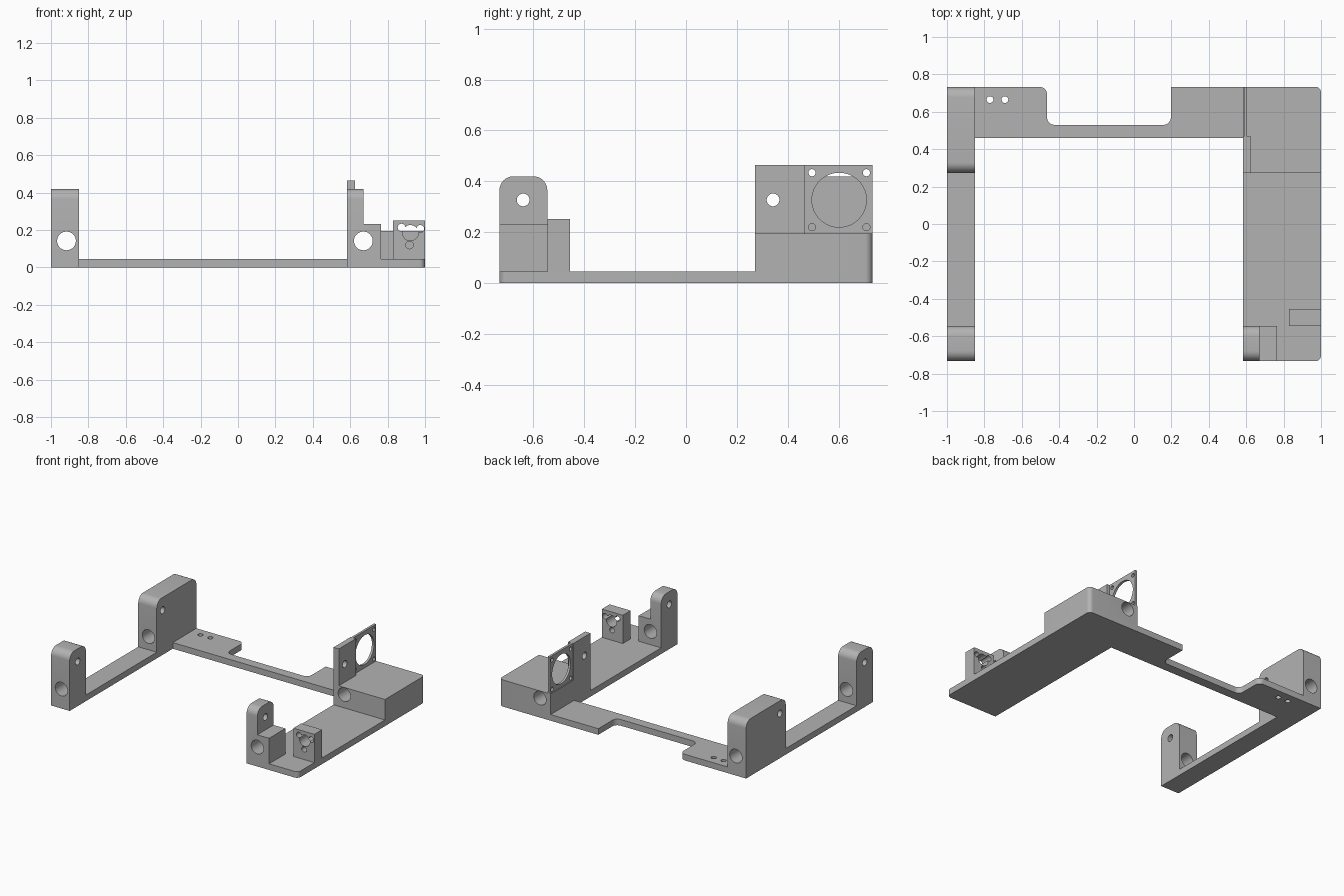
import bpy, bmesh, math
from mathutils import Vector

cube = bpy.data.objects.get("Cube")
if cube:
    bpy.data.objects.remove(cube, do_unlink=True)

grey = bpy.data.materials.new("mid_grey")
grey.use_nodes = True
colour = (0.45, 0.45, 0.45, 1)
grey.diffuse_color = colour
grey.node_tree.nodes["Principled BSDF"].inputs["Base Color"].default_value = colour

END = 0.733      # half depth of the frame
PLATE = 0.045    # base thickness
TOP = 0.42       # bracket height
INNER = 0.583    # inner edge of the wide arm
PIN_Z = 0.327    # height of the pin holes and the fan centre
ROD_Z = 0.142    # height of the rod holes


def place(axis, u, v, w):
    """Profile coordinates u, v and depth w along the given axis."""
    return {"x": (w, u, v), "y": (u, w, v), "z": (u, v, w)}[axis]


def fillet(points, steps=8):
    """Replace each corner that has a radius with an arc."""
    out = []
    for i, p in enumerate(points):
        corner = Vector(p[:2])
        if len(p) == 2:
            out.append(corner)
            continue
        a = (Vector(points[i - 1][:2]) - corner).normalized()
        b = (Vector(points[(i + 1) % len(points)][:2]) - corner).normalized()
        r = p[2]
        centre = corner + (a + b) * r
        for k in range(steps + 1):
            t = k / steps * math.pi / 2
            out.append(centre - b * r * math.cos(t) - a * r * math.sin(t))
    return out


def prism(name, axis, outline, start, end):
    bm = bmesh.new()
    low = [bm.verts.new(place(axis, u, v, start)) for u, v in outline]
    high = [bm.verts.new(place(axis, u, v, end)) for u, v in outline]
    bm.faces.new(low)
    bm.faces.new(high)
    for i in range(len(low)):
        j = (i + 1) % len(low)
        bm.faces.new((low[i], low[j], high[j], high[i]))
    bmesh.ops.recalc_face_normals(bm, faces=bm.faces)
    mesh = bpy.data.meshes.new(name)
    bm.to_mesh(mesh)
    bm.free()
    mesh.materials.append(grey)
    obj = bpy.data.objects.new(name, mesh)
    bpy.context.collection.objects.link(obj)
    return obj


def part(name, axis, points, start, end, holes=()):
    """Extruded profile with round through holes: (axis, u, v, radius)."""
    obj = prism(name, axis, fillet(points), start, end)
    bpy.ops.object.select_all(action="DESELECT")
    obj.select_set(True)
    bpy.context.view_layer.objects.active = obj
    for hole_axis, u, v, r in holes:
        n = 48
        ring = [(u + r * math.cos(math.tau * k / n), v + r * math.sin(math.tau * k / n))
                for k in range(n)]
        cutter = prism("cutter", hole_axis, ring, -1.5, 1.5)
        cutter.hide_render = True
        mod = obj.modifiers.new("hole", "BOOLEAN")
        mod.operation = "DIFFERENCE"
        mod.solver = "EXACT"
        mod.object = cutter
        bpy.ops.object.modifier_apply(modifier=mod.name)
        bpy.data.objects.remove(cutter, do_unlink=True)
    bpy.ops.object.shade_smooth_by_angle(angle=math.radians(30))
    return obj


def rect(u0, u1, v0, v1):
    return [(u0, v0), (u1, v0), (u1, v1), (u0, v1)]


def round_top(u0, u1, r=0.055):
    return [(u0, PLATE), (u1, PLATE), (u1, TOP, r), (u0, TOP, r)]


# Base frame: narrow arm, notched rear bar and wide arm in one plate
part("base_frame", "z", [
    (-1, -END), (-0.85, -END), (-0.85, 0.46), (INNER, 0.46), (INNER, -END),
    (1, -END, 0.03), (1, END, 0.03), (0.197, END), (0.197, 0.53, 0.04),
    (-0.465, 0.53, 0.04), (-0.465, END, 0.04), (-1, END)],
    0, PLATE, [("z", x, 0.665, 0.018) for x in (-0.77, -0.69)])

# Narrow arm brackets
front_pin = ("x", -0.64, PIN_Z, 0.025)
rear_pin = ("x", 0.342, PIN_Z, 0.025)
narrow_rod = ("y", -0.917, ROD_Z, 0.05)
wide_rod = ("y", 0.67, ROD_Z, 0.05)
part("narrow_front_post", "x", round_top(-END, -0.545), -1, -0.85, [front_pin, narrow_rod])
part("narrow_rear_block", "x", round_top(0.274, END), -1, -0.85, [rear_pin, narrow_rod])

# Wide arm front post and its lower step
part("wide_front_post", "x", round_top(-END, -0.545), INNER, 0.67, [front_pin, wide_rod])
part("wide_front_step", "x", rect(-END, -0.545, PLATE, 0.232), 0.67, 0.765, [wide_rod])

# Small holder block with a central bore and three screw holes
part("small_holder", "y", rect(0.83, 1, PLATE, 0.252), -0.545, -0.455, [
    ("y", 0.922, 0.185, 0.042), ("y", 0.874, 0.214, 0.02),
    ("y", 0.975, 0.207, 0.02), ("y", 0.917, 0.12, 0.02)])

# Raised rear block on the wide arm
part("wide_rear_block", "z", [(INNER, 0.272), (1, 0.272), (1, END, 0.03), (INNER, END)],
     PLATE, 0.195, [wide_rod])

# Upright pin tab and thin fan plate
part("pin_tab", "x", rect(0.272, 0.468, 0.195, 0.465), INNER, 0.626, [rear_pin])
fan_y = 0.602
screws = [("x", fan_y + i * 0.107, PIN_Z + j * 0.107, 0.014) for i in (-1, 1) for j in (-1, 1)]
part("fan_plate", "x", rect(0.468, END, 0.195, 0.465), 0.588, 0.605,
     [("x", fan_y, PIN_Z, 0.107)] + screws)
